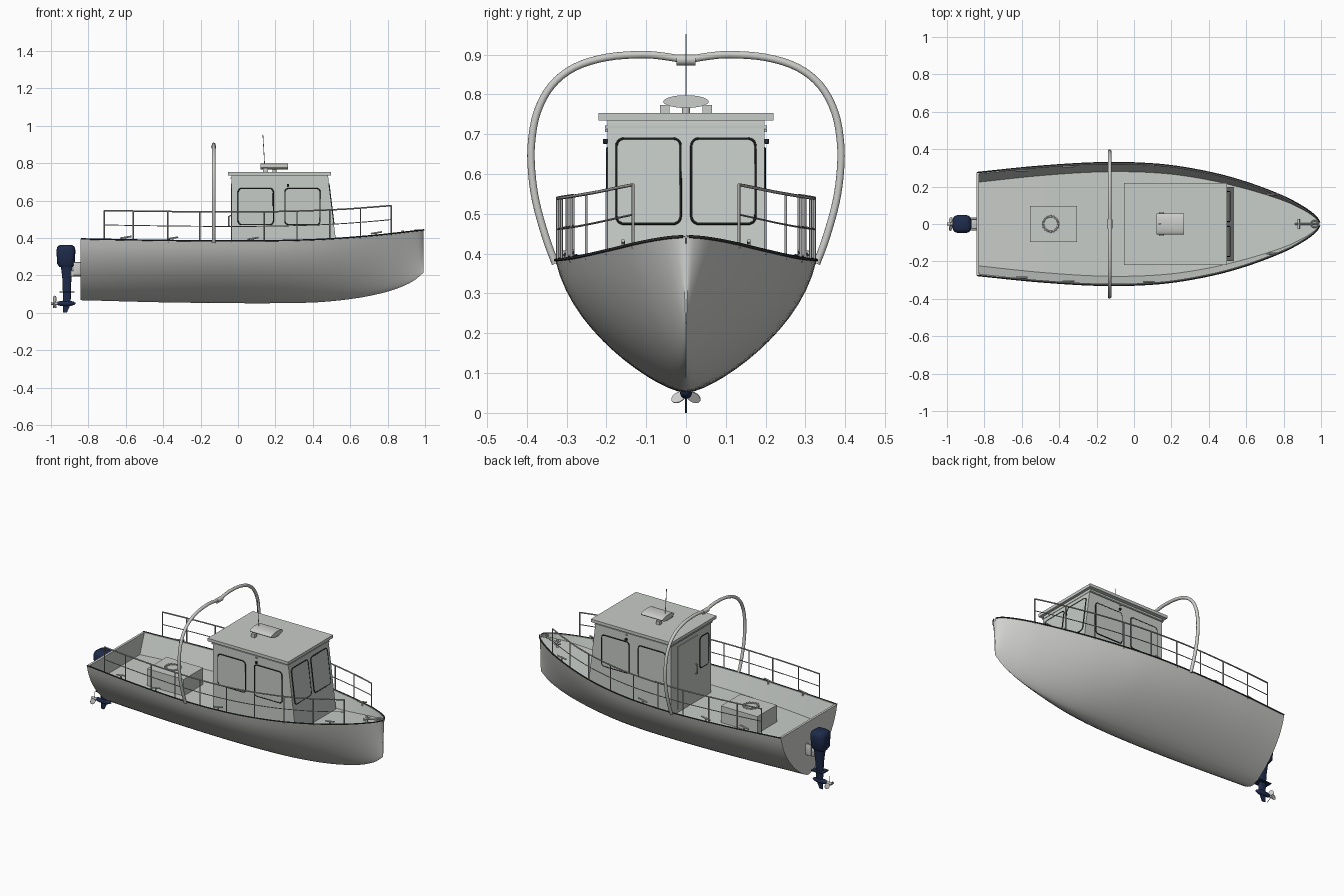
import bpy, bmesh, math
from mathutils import Vector

if "Cube" in bpy.data.objects:
    bpy.data.objects.remove(bpy.data.objects["Cube"])

def mat(name, r, g, b):
    m = bpy.data.materials.new(name)
    m.diffuse_color = (r, g, b, 1)
    m.use_nodes = True
    m.node_tree.nodes["Principled BSDF"].inputs["Base Color"].default_value = m.diffuse_color
    return m

HULL = mat("hull grey", .64, .64, .625)
CABIN = mat("cabin grey", .575, .605, .58)
GLASS = mat("window grey", .565, .595, .57)
STEEL = mat("rail steel", .42, .43, .42)
RUBBER = mat("rub rail dark", .03, .032, .031)
BLACK = mat("black trim", .016, .019, .017)
NAVY = mat("motor navy", .013, .024, .07)
METAL = mat("light metal", .60, .61, .59)

def finish(name, bm, material, smooth=None):
    bmesh.ops.recalc_face_normals(bm, faces=bm.faces)
    me = bpy.data.meshes.new(name)
    bm.to_mesh(me)
    bm.free()
    ob = bpy.data.objects.new(name, me)
    bpy.context.collection.objects.link(ob)
    me.materials.append(material)
    if smooth:
        bpy.ops.object.select_all(action='DESELECT')
        ob.select_set(True)
        bpy.context.view_layer.objects.active = ob
        bpy.ops.object.shade_smooth_by_angle(angle=math.radians(smooth))
    return ob

def loft(name, rings, material, smooth=None):
    bm = bmesh.new()
    vs = [[bm.verts.new(p) for p in r] for r in rings]
    n = len(vs[0])
    for a, b in zip(vs, vs[1:]):
        for i in range(n):
            bm.faces.new((a[i], a[(i + 1) % n], b[(i + 1) % n], b[i]))
    bm.faces.new(vs[0])
    bm.faces.new(vs[-1])
    return finish(name, bm, material, smooth)

def box(name, lo, hi, material, bevel=0):
    bm = bmesh.new()
    bmesh.ops.create_cube(bm, size=1)
    for v in bm.verts:
        v.co = [(l + h) / 2 + c * (h - l) for l, h, c in zip(lo, hi, v.co)]
    if bevel:
        bmesh.ops.bevel(bm, geom=bm.edges[:], offset=bevel, segments=2, affect='EDGES', profile=.5)
    return finish(name, bm, material, 35 if bevel else None)

def tube(name, paths, r, material, closed=False, sides=8):
    """Sweep a round section along one or more paths."""
    bm = bmesh.new()
    for pts in paths:
        pts = [Vector(p) for p in pts]
        n, rings, up = len(pts), [], None
        for i, p in enumerate(pts):
            a = pts[i - 1] if i or closed else p
            b = pts[(i + 1) % n] if i < n - 1 or closed else p
            t = (b - a).normalized()
            if up is None:
                up = t.orthogonal()
            up = (up - t * up.dot(t)).normalized()
            side = t.cross(up)
            rings.append([bm.verts.new(p + r * (up * math.cos(k * math.tau / sides) + side * math.sin(k * math.tau / sides))) for k in range(sides)])
        for a, b in zip(rings, rings[1:] + (rings[:1] if closed else [])):
            for k in range(sides):
                j = (k + 1) % sides
                bm.faces.new((a[k], a[j], b[j], b[k]))
        if not closed:
            bm.faces.new(rings[0])
            bm.faces.new(rings[-1])
    return finish(name, bm, material, 50)

def curve(keys, x):
    """Smooth interpolation through (x, value) keys."""
    for i in range(len(keys) - 1):
        (x0, y0), (x1, y1) = keys[i], keys[i + 1]
        if x <= x1:
            break
    slope = lambda a, b: (b[1] - a[1]) / (b[0] - a[0])
    m0 = slope(keys[max(i - 1, 0)], keys[i + 1])
    m1 = slope(keys[i], keys[min(i + 2, len(keys) - 1)])
    h = x1 - x0
    t = (x - x0) / h
    return ((2*t**3 - 3*t*t + 1) * y0 + (t**3 - 2*t*t + t) * h * m0
            + (3*t*t - 2*t**3) * y1 + (t**3 - t*t) * h * m1)

# Hull lines
BEAM = [(-.84, .275), (-.5, .309), (-.15, .328), (.15, .317), (.4, .277), (.6, .223), (.8, .147), (.9, .094), (.96, .052), (.983, .028), (.993, .008)]
KEEL = [(-.84, .067), (-.3, .054), (.35, .053), (.6, .073), (.8, .113), (.93, .165), (.993, .215)]
SHEER = [(-.84, .395), (-.4, .387), (0, .384), (.4, .391), (.7, .411), (.993, .443)]
DECK = [(-.84, .275), (-.4, .28), (0, .283), (.3, .29), (.6, .325), (.993, .425)]
beam, keel, sheer, deck = (lambda x, k=k: curve(k, x) for k in (BEAM, KEEL, SHEER, DECK))

def fullness(x, t):
    """Half-width ratio at height ratio t, finer towards the bow."""
    k = max(0, (x - .2) / .79) ** 1.5
    mid = .55 * math.sin(math.pi / 2 * t ** .85) + .45 * t ** .5
    return (1 - k) * mid + k * t ** .8

def outer(x, n=14):
    half = []
    for i in range(n + 1):
        t = (i / n) ** 1.7
        half.append((x, beam(x) * fullness(x, t), keel(x) + t * (sheer(x) - keel(x))))
    return [(x, -y, z) for x, y, z in half[:0:-1]] + half

def section(x):
    t = (deck(x) - keel(x)) / (sheer(x) - keel(x))
    rim = max(beam(x) - .008, .002)
    floor = max(beam(x) * fullness(x, t) - .008, .001)
    return outer(x) + [(x, rim, sheer(x)), (x, floor, deck(x)), (x, -floor, deck(x)), (x, -rim, sheer(x))]

xs = [-.84 + 1.833 * (1 - (1 - i / 48) ** 1.5) for i in range(49)]
hull = loft("hull", [section(x) for x in xs], HULL, 40)
transom = loft("transom", [outer(-.842), outer(-.828)], HULL, 40)
for ob in (hull, transom):
    ob.data.materials.append(CABIN)
for f in hull.data.polygons:  # deck and inner bulwarks
    inward = f.normal.y * f.center.y < 0 and f.normal.z > .05
    f.material_index = int(f.center.z > .25 and (f.normal.z > .9 or inward))
for f in transom.data.polygons:
    f.material_index = int(f.normal.x > .9)
tube("rub_rail", [[(x, s * beam(x), sheer(x)) for x in xs] for s in (-1, 1)], .0038, RUBBER)

# Cabin with raked front and overhanging roof
def front_x(z):
    return .522 - .125 * (z - .4)
prof = [(-.034, .278), (.3, .285), (front_x(.312), .312), (front_x(.737), .737), (-.034, .737)]
loft("cabin", [[(x, y, z) for x, z in prof] for y in (-.197, .197)], CABIN)
box("roof", (-.054, -.22, .735), (.497, .22, .753), CABIN)
box("roof_trim", (-.04, -.203, .715), (.485, .203, .722), CABIN)

def window(name, origin, u, v, w, h, r=.018):
    """Glass plate and rounded black frame centred on origin."""
    o, u, v = Vector(origin), Vector(u).normalized(), Vector(v).normalized()
    n = u.cross(v)
    ring = []
    for k, (sx, sy) in enumerate(((1, 1), (-1, 1), (-1, -1), (1, -1))):
        for j in range(6):
            a = (k + j / 5) * math.pi / 2
            ring.append(o + u * (sx * (w / 2 - r) + r * math.cos(a)) + v * (sy * (h / 2 - r) + r * math.sin(a)))
    loft(name + "_glass", [[p - n * .002 for p in ring], [p + n * .002 for p in ring]], GLASS)
    tube(name + "_frame", [ring], .0036, BLACK, True, 6)

for s in (-1, 1):
    for x in (.095, .345):
        window("side_window", (x, s * .197, .568), (-s, 0, 0), (0, 0, 1), .187, .192)
    window("front_window", (front_x(.582), s * .094, .582), (0, 1, 0), (-.125, 0, 1), .16, .215)
    # Side lamps
    box("side_lamp", (.262, s * .203 - .006, .676), (.274, s * .203 + .006, .688), BLACK, .002)
    box("upper_lamp", (.262, s * .2 - .004, .706), (.27, s * .2 + .004, .713), CABIN)
window("rear_window", (-.034, -.13, .568), (0, -1, 0), (0, 0, 1), .085, .192)
box("rear_door", (-.038, -.06, .30), (-.03, .13, .69), CABIN)
tube("door_handle", [[(-.038, -.04, .46), (-.05, -.04, .465), (-.05, -.04, .515), (-.038, -.04, .52)]], .004, STEEL)

# Roof radar, lamps and aerial
def disc(x, rx=.057, rz=.016, z=.782):
    return [(x, rx * math.cos(k * math.tau / 32), z + rz * math.sin(k * math.tau / 32)) for k in range(32)]
loft("radar", [disc(.12), disc(.268)], METAL, 40)
tube("radar_mount", [[(.195, 0, .75), (.195, 0, .772)]], .01, METAL, sides=12)
for s in (-1, 1):
    box("roof_lamp", (.135, s * .053 - .012, .751), (.16, s * .053 + .012, .774), METAL)
tube("aerial", [[(.145, 0, .75), (.133, 0, .952)]], .0018, STEEL, sides=6)

# Arch over the deck
ARCH = [(.328, .375), (.352, .44), (.377, .53), (.388, .61), (.388, .68), (.374, .755), (.338, .822), (.28, .868), (.2, .893), (.11, .9), (.05, .895), (0, .886)]
half = []
for i in range(len(ARCH) - 1):
    p = [Vector(ARCH[max(0, min(len(ARCH) - 1, i + k))]) for k in (-1, 0, 1, 2)]
    for t in (0, .25, .5, .75):
        half.append(p[1] + .5 * t * (p[2] - p[0] + t * (2*p[0] - 5*p[1] + 4*p[2] - p[3] + t * (3*p[1] - p[0] - 3*p[2] + p[3]))))
path = [(-.13, a.x, a.y) for a in half] + [(-.13, 0, .886)] + [(-.13, -a.x, a.y) for a in reversed(half)]
tube("arch", [path], .0095, METAL, sides=12)
tube("arch_sleeve", [[(-.13, -.024, .887), (-.13, .024, .887)]], .014, METAL, sides=14)

# Guard rails on both sides
def rail_top(x):
    return curve([(-.715, .546), (-.2, .54), (.2, .541), (.55, .553), (.82, .573)], x)
POSTS = (-.715, -.56, -.375, -.205, -.035, .14, .315, .49, .655, .82)
for s in (-1, 1):
    edge = lambda x: s * (beam(x) - .005)
    run = [-.715 + 1.535 * i / 36 for i in range(37)]
    tube("top_rail", [[(x, edge(x), rail_top(x)) for x in run]], .004, STEEL)
    tube("middle_rail", [[(x, edge(x), (rail_top(x) + sheer(x)) / 2) for x in run]], .0025, STEEL, sides=6)
    tube("rail_posts", [[(x, edge(x), sheer(x) - .01), (x, edge(x), rail_top(x))] for x in POSTS], .0035, STEEL)
    # Mooring cleats
    for x in (-.6, -.35, .08, .74):
        y, z = s * (beam(x) - .014), sheer(x)
        tube("cleat", [[(x - .03, y, z + .008), (x + .03, y, z + .018)], [(x, y, z - .012), (x, y, z + .013)]], .0045, METAL)

# Bow bollard and stem fitting
z = deck(.88)
tube("bow_bollard", [[(.88, 0, z - .01), (.88, 0, z + .045)], [(.88, -.028, z + .03), (.88, .028, z + .03)]], .007, METAL)
tube("anchor_shank", [[(.86, 0, z + .02), (.975, 0, .44)]], .005, METAL)
tube("stem_ring", [[(.965 + .018 * math.cos(k * math.tau / 16), .018 * math.sin(k * math.tau / 16), .441) for k in range(16)]], .004, METAL, True)

# Deck locker with round hatch ring
box("deck_locker", (-.555, -.095, .27), (-.305, .095, .383), CABIN)
tube("hatch_ring", [[(-.445 + .04 * math.cos(k * math.tau / 32), .04 * math.sin(k * math.tau / 32), .385) for k in range(32)]], .004, METAL, True)
tube("hatch_lugs", [[(-.445 + r * math.cos(k * math.tau / 16), r * math.sin(k * math.tau / 16), .386) for r in (.034, .048)] for k in range(16)], .003, METAL, sides=6)

# Outboard motor
def oval(z, rx, ry, cx=-.92):
    pts = []
    for k in range(24):
        c, s = math.cos(k * math.tau / 24), math.sin(k * math.tau / 24)
        pts.append((cx + rx * math.copysign(abs(c) ** .6, c), ry * math.copysign(abs(s) ** .6, s), z))
    return pts
loft("motor_cowling", [oval(.245, .036, .034), oval(.262, .047, .044), oval(.335, .051, .049), oval(.353, .046, .044), oval(.363, .032, .03)], NAVY, 40)
loft("motor_leg", [oval(.045, .02, .009, -.915), oval(.12, .022, .014, -.915), oval(.18, .024, .02, -.915), oval(.25, .032, .028, -.915)], NAVY, 40)
box("splash_plate", (-.955, -.03, .108), (-.875, .03, .114), NAVY)
loft("gear_case", [[(x, r * math.cos(k * math.tau / 16), .05 + r * math.sin(k * math.tau / 16)) for k in range(16)]
     for x, r in ((-.965, .009), (-.945, .014), (-.9, .015), (-.875, .008), (-.868, .002))], NAVY, 50)
loft("skeg", [[(-.935, y, .045), (-.895, y, .045), (-.915, y, 0), (-.935, y, 0)] for y in (-.003, .003)], NAVY)
box("motor_bracket", (-.895, -.025, .195), (-.838, .025, .225), METAL, .003)
for s in (-1, 1):
    box("clamp", (-.88, s * .028 - .006, .2), (-.838, s * .028 + .006, .27), METAL, .003)

# Propeller
tube("propeller_hub", [[(-1.0, 0, .05), (-.96, 0, .05)]], .008, METAL, sides=12)
for k in range(3):
    a = math.pi / 2 + k * math.tau / 3
    rad, tan = Vector((0, math.cos(a), math.sin(a))), Vector((.6, -.8 * math.sin(a), .8 * math.cos(a)))
    nrm = rad.cross(tan) * .0015
    blade = [Vector((-.98, 0, .05)) + rad * (.022 + .019 * math.cos(j * math.tau / 14)) + tan * .015 * math.sin(j * math.tau / 14) for j in range(14)]
    loft("propeller_blade", [[p - nrm for p in blade], [p + nrm for p in blade]], METAL)
